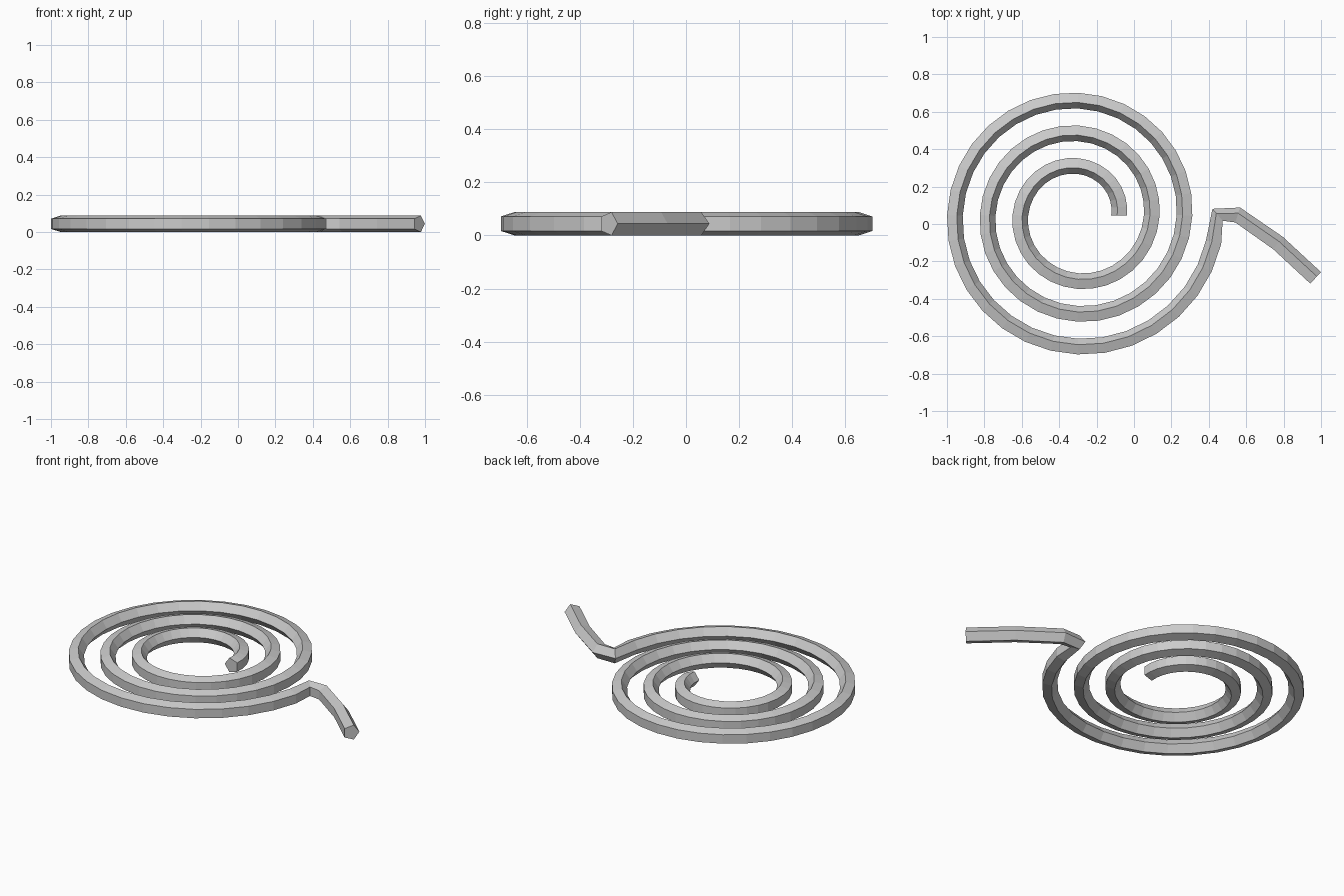
import bpy, bmesh, math
from mathutils import Vector

if "Cube" in bpy.data.objects:
    bpy.data.objects.remove(bpy.data.objects["Cube"])

R = 0.0463                  # pentagon radius of the bar
MID_Z = R * math.sin(math.radians(72))
CENTRE = Vector((-0.30, 0.046, MID_Z))
START_R, PITCH, TURNS, SEGS = 0.2245, 0.175, 3, 32

# Path: flat spiral growing outward, then a bent tail
path = []
for i in range(TURNS * SEGS + 1):
    a = 2 * math.pi * i / SEGS
    r = START_R + PITCH * i / SEGS
    path.append(CENTRE + Vector((r * math.cos(a), r * math.sin(a), 0)))
for x, y in ((0.553, 0.044), (0.767, -0.105), (0.968, -0.291)):
    path.append(Vector((x, y, MID_Z)))


def sweep(name, pts, sides):
    """Sweep a regular polygon along a flat path, one corner facing left."""
    bm = bmesh.new()
    rings = []
    for i, p in enumerate(pts):
        t = Vector((0, 0, 0))
        if i > 0:
            t += (p - pts[i - 1]).normalized()
        if i < len(pts) - 1:
            t += (pts[i + 1] - p).normalized()
        if i == 0:
            t = Vector((0, 1, 0))
        t.normalize()
        left = Vector((-t.y, t.x, 0))
        ring = []
        for k in range(sides):
            a = 2 * math.pi * k / sides
            ring.append(bm.verts.new(p + left * R * math.cos(a)
                                     + Vector((0, 0, R * math.sin(a)))))
        rings.append(ring)
    for a, b in zip(rings, rings[1:]):
        for k in range(sides):
            n = (k + 1) % sides
            bm.faces.new((a[k], a[n], b[n], b[k]))
    # End caps
    bm.faces.new(rings[0])
    bm.faces.new(rings[-1])
    bmesh.ops.recalc_face_normals(bm, faces=bm.faces)
    me = bpy.data.meshes.new(name)
    bm.to_mesh(me)
    bm.free()
    ob = bpy.data.objects.new(name, me)
    bpy.context.collection.objects.link(ob)
    return ob


# Pentagonal bar coil with tail
sweep("spiral_coil", path, 5)
